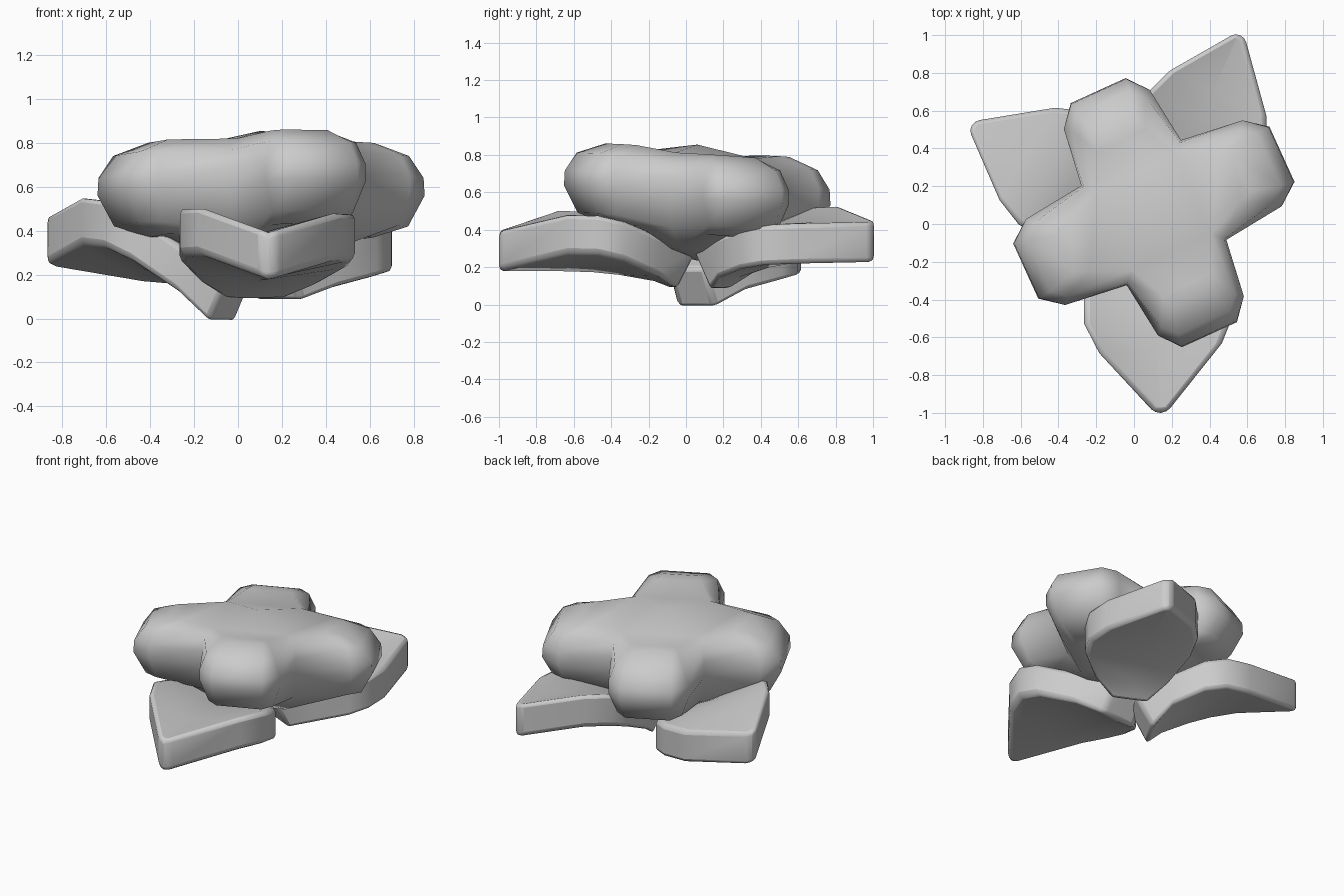
import bpy, math
from mathutils import Vector

if "Cube" in bpy.data.objects:
    bpy.data.objects.remove(bpy.data.objects["Cube"])


def make(name, verts, faces, angle, bevel=0):
    me = bpy.data.meshes.new(name)
    me.from_pydata(verts, [], faces)
    ob = bpy.data.objects.new(name, me)
    bpy.context.collection.objects.link(ob)
    bpy.ops.object.select_all(action='DESELECT')
    ob.select_set(True)
    bpy.context.view_layer.objects.active = ob
    bpy.ops.object.mode_set(mode='EDIT')
    bpy.ops.mesh.select_all(action='SELECT')
    bpy.ops.mesh.normals_make_consistent(inside=False)
    bpy.ops.object.mode_set(mode='OBJECT')
    if bevel:
        m = ob.modifiers.new("round", 'BEVEL')
        m.width, m.segments = bevel, 2
        m.limit_method, m.angle_limit = 'ANGLE', math.radians(45)
    bpy.ops.object.shade_smooth_by_angle(angle=math.radians(angle))


# blossom: plump four-armed cross built from stacked rings
CX, CY, TURN = 0.105, 0.06, math.radians(24.5)
# height offset at arm, at inner corner, corner radius, shoulder (u, v), tip (u, v)
RINGS = [
    (-0.22, -0.33, 0.21, (0.42, 0.15), (0.49, 0.11)),
    (-0.17, -0.22, 0.27, (0.57, 0.20), (0.64, 0.14)),
    (-0.03, -0.05, 0.29, (0.60, 0.25), (0.71, 0.16)),
    (0.05, 0.05, 0.29, (0.60, 0.25), (0.705, 0.16)),
    (0.15, 0.13, 0.28, (0.57, 0.215), (0.64, 0.15)),
    (0.21, 0.185, 0.23, (0.42, 0.14), (0.49, 0.11)),
]


def flower_point(u, v, dz, k, corner=False):
    if k % 2 and not corner:      # side arms are a little longer and lower
        u, dz = u * 1.05, dz - 0.025
    a = TURN + math.pi / 2 + k * math.pi / 2
    x = u * math.cos(a) + v * math.sin(a)
    y = u * math.sin(a) - v * math.cos(a)
    return (CX + x, CY + y, 0.615 + dz - 0.07 * y + 0.015 * x)


verts, faces = [], []
for arm, inner, c, (su, sv), (tu, tv) in RINGS:
    for k in range(4):
        verts.append(flower_point(c, c, inner, k, True))
        for u, v in ((su, sv), (tu, tv), (tu, -tv), (su, -sv)):
            verts.append(flower_point(u, v, arm, k))
N = 20
for r in range(len(RINGS) - 1):
    for i in range(N):
        j = (i + 1) % N
        faces.append((r * N + i, r * N + j, (r + 1) * N + j, (r + 1) * N + i))
for base, dz in ((0, -0.38), ((len(RINGS) - 1) * N, 0.24)):
    mid = len(verts)
    verts.append(flower_point(0, 0, dz, 0))
    for k in range(4):
        b = base + 5 * k
        nxt = base + (5 * k + 5) % N
        faces.append((b + 1, b + 2, b + 3, b + 4))
        faces.append((b, b + 1, b + 4, nxt))
        faces.append((b, nxt, mid))
make("blossom", verts, faces, 110)

# leaves: thick cupped kites, (t, half width, centre rise, edge lift factor)
STATIONS = [
    (0.00, 0.12, 0.0, 0.0),
    (0.17, 0.26, 0.45, 0.3),
    (0.36, 0.37, 0.8, 0.8),
    (0.50, 0.38, 0.95, 1.0),
    (0.66, 0.31, 1.0, 1.0),
    (1.00, 0.03, 1.0, 0.1),
]
THICK = 0.107


def leaf(name, base, tip, widths, lifts):
    """widths and lifts: (right, left) seen along the leaf from base to tip"""
    base, tip = Vector(base), Vector(tip)
    d = tip - base
    side = Vector((-d.y, d.x, 0)).normalized()
    verts, faces = [], []
    for t, w, rise, lift in STATIONS:
        for h in (THICK, -THICK):
            for s in (-1, 0, 1):
                lean = 0 if t else (-0.05 if h > 0 else 0.06)
                p = base + d * (t + lean)
                p.z = base.z + d.z * rise + h
                if s:
                    e = (s + 1) // 2
                    p += side * w * s * widths[e]
                    p.z += lift * lifts[e]
                verts.append(p)
    loop = (0, 1, 2, 5, 4, 3)
    for i in range(len(STATIONS) - 1):
        for q in range(6):
            a, b = i * 6 + loop[q], i * 6 + loop[(q + 1) % 6]
            faces.append((a, b, b + 6, a + 6))
    last = 6 * (len(STATIONS) - 1)
    for o in (0, last):
        faces += [(o, o + 1, o + 4, o + 3), (o + 1, o + 2, o + 5, o + 4)]
    make(name, verts, faces, 50, bevel=0.065)


leaf("front_leaf", (0.06, 0.0, 0.19), (0.14, -1.0, 0.285), (0.96, 1.14), (0.12, 0.095))
leaf("left_leaf", (-0.03, 0.02, 0.09), (-0.86, 0.52, 0.35), (1.0, 0.84), (-0.08, 0.10))
leaf("back_leaf", (0.15, 0.13, 0.185), (0.56, 1.0, 0.335), (1.0, 0.82), (-0.01, 0.09))
